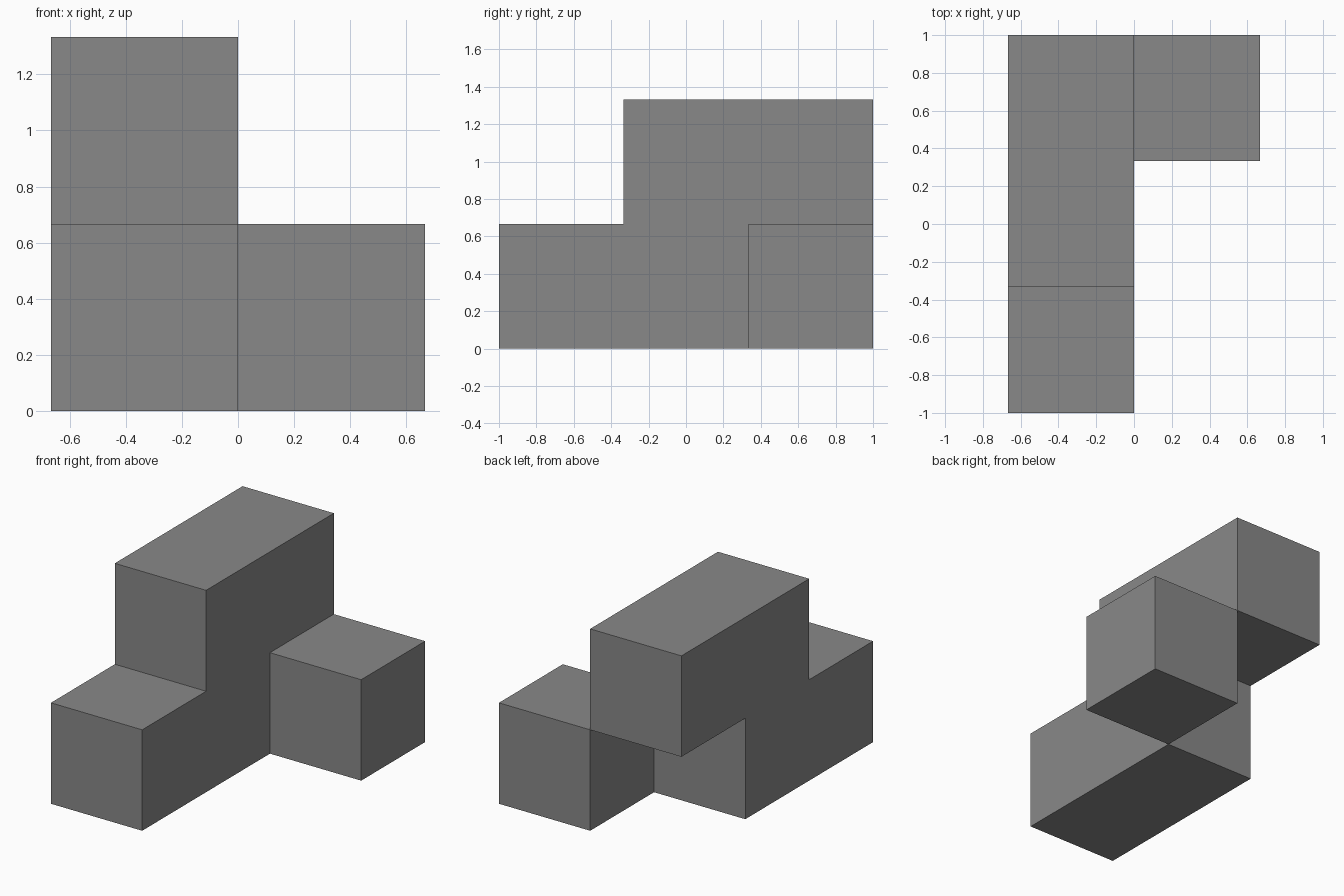
import bpy
import bmesh

cube = bpy.data.objects.get("Cube")
if cube:
    bpy.data.objects.remove(cube, do_unlink=True)

U = 2 / 3  # edge of one unit block

grey = bpy.data.materials.new("mid grey")
grey.use_nodes = True
colour = (0.25, 0.25, 0.25, 1)
grey.diffuse_color = colour
grey.node_tree.nodes["Principled BSDF"].inputs["Base Color"].default_value = colour


def prism(name, profile, x0, x1):
    """Extrude a (y, z) outline, given in blocks, from x0 to x1."""
    bm = bmesh.new()
    face = bm.faces.new([bm.verts.new((x0 * U, y * U, z * U)) for y, z in profile])
    side = bmesh.ops.extrude_face_region(bm, geom=[face])["geom"]
    moved = [v for v in side if isinstance(v, bmesh.types.BMVert)]
    bmesh.ops.translate(bm, verts=moved, vec=((x1 - x0) * U, 0, 0))
    bmesh.ops.recalc_face_normals(bm, faces=bm.faces)
    mesh = bpy.data.meshes.new(name)
    bm.to_mesh(mesh)
    bm.free()
    mesh.materials.append(grey)
    obj = bpy.data.objects.new(name, mesh)
    bpy.context.collection.objects.link(obj)
    return obj


# Lower bar with the upper bar shifted back one block, overhanging at the rear
prism("stepped_bar", [(-1.5, 0), (0.5, 0), (0.5, 1), (1.5, 1),
                      (1.5, 2), (-0.5, 2), (-0.5, 1), (-1.5, 1)], -1, 0)

# Single block beside the overhang
prism("side_block", [(0.5, 0), (1.5, 0), (1.5, 1), (0.5, 1)], 0, 1)
